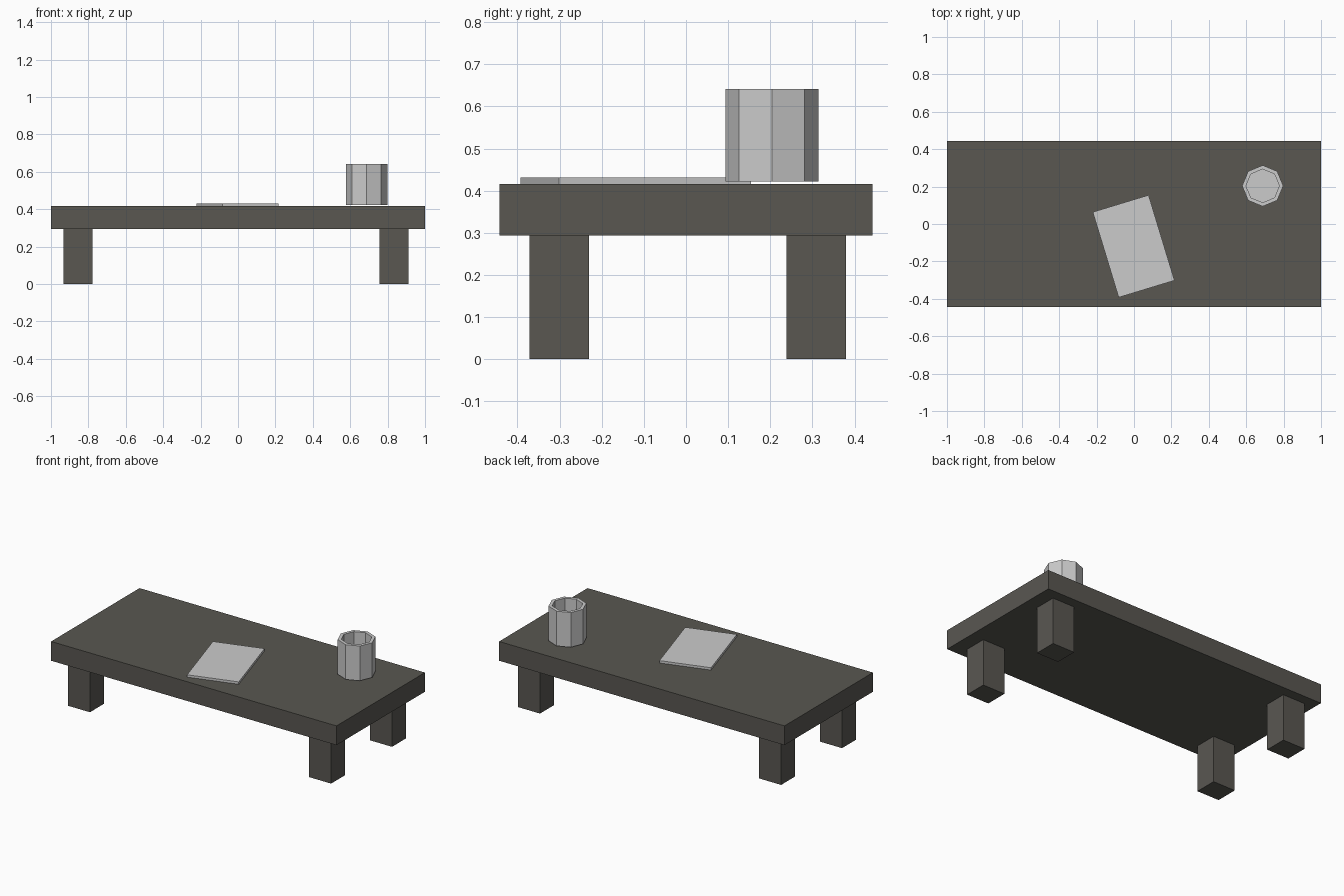
import bpy, bmesh
from math import radians

if "Cube" in bpy.data.objects:
    bpy.data.objects.remove(bpy.data.objects["Cube"])

dark = bpy.data.materials.new("dark_wood")
dark.diffuse_color = (0.10, 0.095, 0.083, 1)
dark.use_nodes = True
dark.node_tree.nodes["Principled BSDF"].inputs["Base Color"].default_value = dark.diffuse_color


def box(name, center, size, turn=0, mat=None):
    bpy.ops.mesh.primitive_cube_add(size=1, location=center, rotation=(0, 0, radians(turn)))
    ob = bpy.context.object
    ob.name = name
    ob.scale = size
    if mat:
        ob.data.materials.append(mat)
    return ob


# Table top
box("table_top", (0, 0, 0.355), (2, 0.885, 0.122), mat=dark)

# Four legs
for side, x in (("left", -0.855), ("right", 0.835)):
    for end, y in (("front", -0.301), ("back", 0.309)):
        box(f"{end}_{side}_leg", (x, y, 0.147), (0.155, 0.141, 0.294), mat=dark)

# Flat book lying at an angle
box("book", (-0.002, -0.119, 0.424), (0.312, 0.477, 0.015), turn=16.9)

# Eight-sided cup: inset the top face, then push it down to form the hollow
bpy.ops.mesh.primitive_cylinder_add(vertices=8, radius=0.11, depth=0.22, location=(0.688, 0.204, 0.532))
cup = bpy.context.object
cup.name = "cup"
bm = bmesh.new()
bm.from_mesh(cup.data)
top = max(bm.faces, key=lambda f: f.calc_center_median().z)
bmesh.ops.inset_region(bm, faces=[top], thickness=0.021)
inner = bmesh.ops.extrude_discrete_faces(bm, faces=[top])["faces"][0]
bmesh.ops.translate(bm, verts=inner.verts, vec=(0, 0, -0.195))
bm.to_mesh(cup.data)
bm.free()
